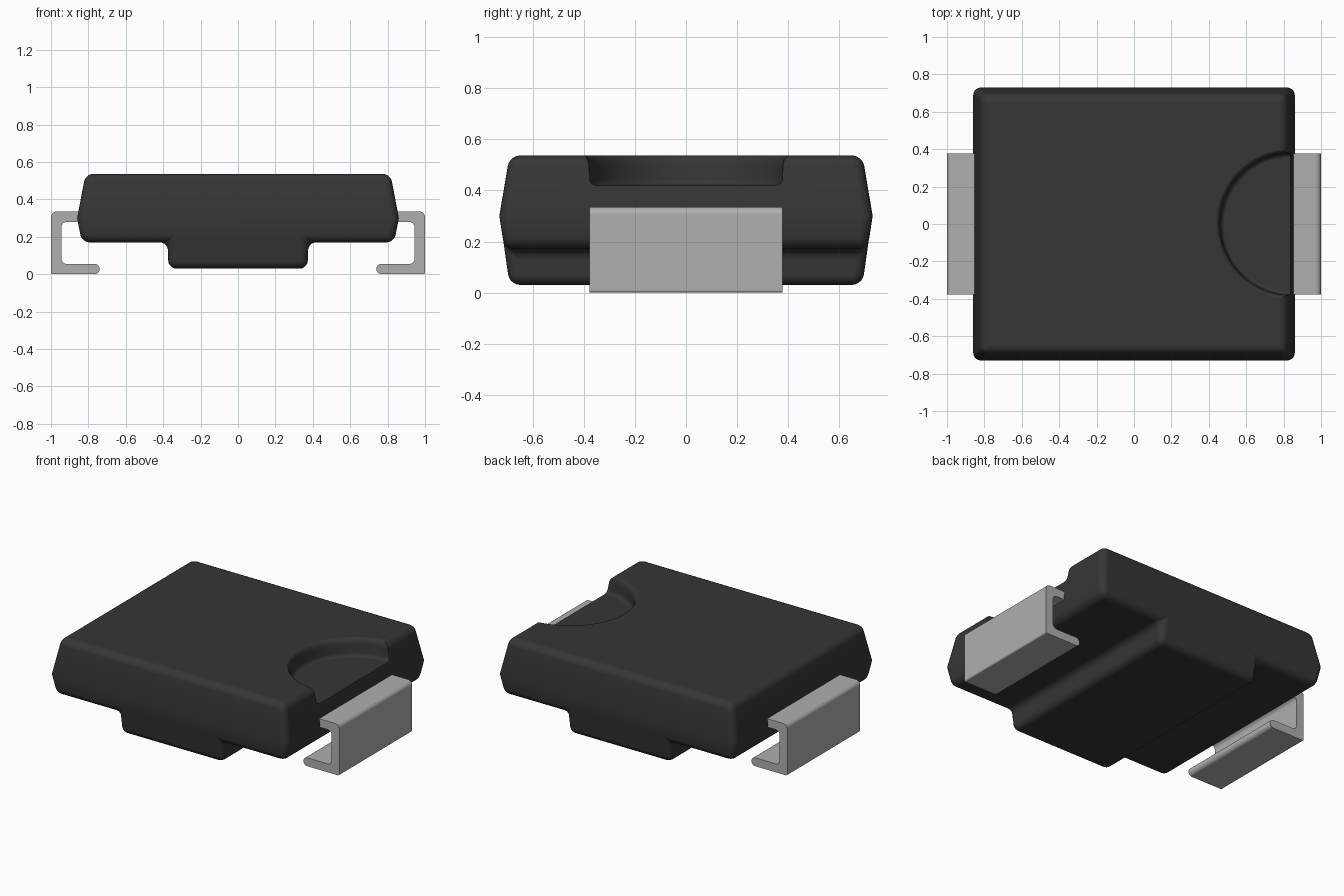
import bpy, bmesh, math
from mathutils import Vector

if "Cube" in bpy.data.objects:
    bpy.data.objects.remove(bpy.data.objects["Cube"], do_unlink=True)


def material(name, value, roughness):
    m = bpy.data.materials.new(name)
    m.use_nodes = True
    colour = (value, value, value, 1)
    m.diffuse_color = colour
    bsdf = m.node_tree.nodes["Principled BSDF"]
    bsdf.inputs["Base Color"].default_value = colour
    bsdf.inputs["Roughness"].default_value = roughness
    return m


black = material("black plastic", 0.037, 0.6)
grey = material("tinned metal grey", 0.43, 0.5)


def make_object(name, bm, mat):
    bmesh.ops.recalc_face_normals(bm, faces=bm.faces)
    mesh = bpy.data.meshes.new(name)
    bm.to_mesh(mesh)
    bm.free()
    mesh.materials.append(mat)
    ob = bpy.data.objects.new(name, mesh)
    bpy.context.scene.collection.objects.link(ob)
    return ob


def activate(ob):
    bpy.ops.object.select_all(action='DESELECT')
    ob.select_set(True)
    bpy.context.view_layer.objects.active = ob


def smooth(ob, degrees):
    activate(ob)
    bpy.ops.object.shade_smooth_by_angle(angle=math.radians(degrees))
    wn = ob.modifiers.new("Weighted normals", 'WEIGHTED_NORMAL')
    wn.keep_sharp = True


def fillet(corners, steps=6):
    """Round each (x, z, radius) corner of a right-angled outline."""
    out = []
    for i, (x, z, r) in enumerate(corners):
        p = Vector((x, z))
        if r == 0:
            out.append(p)
            continue
        a = (Vector(corners[i - 1][:2]) - p).normalized() * r
        b = (Vector(corners[(i + 1) % len(corners)][:2]) - p).normalized() * r
        for k in range(steps + 1):
            t = k / steps * math.pi / 2
            out.append(p + a * (1 - math.sin(t)) + b * (1 - math.cos(t)))
    return out


# Body: stepped outline through the depth, widest at the parting line
half = [(0.815, 0.537), (0.86, 0.30), (0.835, 0.17), (0.375, 0.17), (0.372, 0.03)]
depth = {0.537: 0.69, 0.30: 0.73, 0.17: 0.71, 0.03: 0.69}
outline = half + [(-x, z) for x, z in reversed(half)]
bm = bmesh.new()
rings = [[bm.verts.new((x, s * depth[z], z)) for x, z in outline] for s in (-1, 1)]
n = len(outline)
for i in range(n):
    j = (i + 1) % n
    bm.faces.new((rings[0][i], rings[0][j], rings[1][j], rings[1][i]))
for r in rings:
    bm.faces.new((r[0], r[1], r[8], r[9]))
    bm.faces.new(r[1:9])
body = make_object("body", bm, black)
bev = body.modifiers.new("Rounded edges", 'BEVEL')
bev.width = 0.042
bev.segments = 5
bev.limit_method = 'ANGLE'
bev.angle_limit = math.radians(30)

# Cutter for the half-round marker recess: floor fillet, wall and flared rim
section = [(0.355, 0.42), (0.366, 0.424), (0.374, 0.432), (0.378, 0.445),
           (0.38, 0.495), (0.384, 0.515), (0.392, 0.529), (0.404, 0.537), (0.41, 0.60)]
bm = bmesh.new()
seg = 64
loops = [[bm.verts.new((0.84 + r * math.cos(2 * math.pi * k / seg),
                        r * math.sin(2 * math.pi * k / seg), z))
          for k in range(seg)] for r, z in section]
for lo, hi in zip(loops, loops[1:]):
    for k in range(seg):
        m = (k + 1) % seg
        bm.faces.new((lo[k], lo[m], hi[m], hi[k]))
bm.faces.new(loops[0])
bm.faces.new(loops[-1])
cutter = make_object("recess_cutter", bm, black)
cutter.hide_render = True
cut = body.modifiers.new("Recess", 'BOOLEAN')
cut.operation = 'DIFFERENCE'
cut.solver = 'EXACT'
cut.object = cutter
activate(body)
for name in ("Rounded edges", "Recess"):
    bpy.ops.object.modifier_apply(modifier=name)
bpy.data.objects.remove(cutter, do_unlink=True)
smooth(body, 35)

# Leads: folded strips, one on each side
strip = fillet([(0.78, 0.335, 0), (1.0, 0.335, 0.03), (1.0, 0.0, 0.01),
                (0.74, 0.0, 0.026), (0.74, 0.055, 0.026), (0.945, 0.055, 0.03),
                (0.945, 0.28, 0.03), (0.78, 0.28, 0)])
for name, side in (("left_lead", 1), ("right_lead", -1)):
    bm = bmesh.new()
    face = bm.faces.new([bm.verts.new((side * p.x, -0.378, p.y)) for p in strip])
    ext = bmesh.ops.extrude_face_region(bm, geom=[face], use_keep_orig=True)
    moved = [v for v in ext["geom"] if isinstance(v, bmesh.types.BMVert)]
    bmesh.ops.translate(bm, verts=moved, vec=(0, 0.756, 0))
    smooth(make_object(name, bm, grey), 35)
